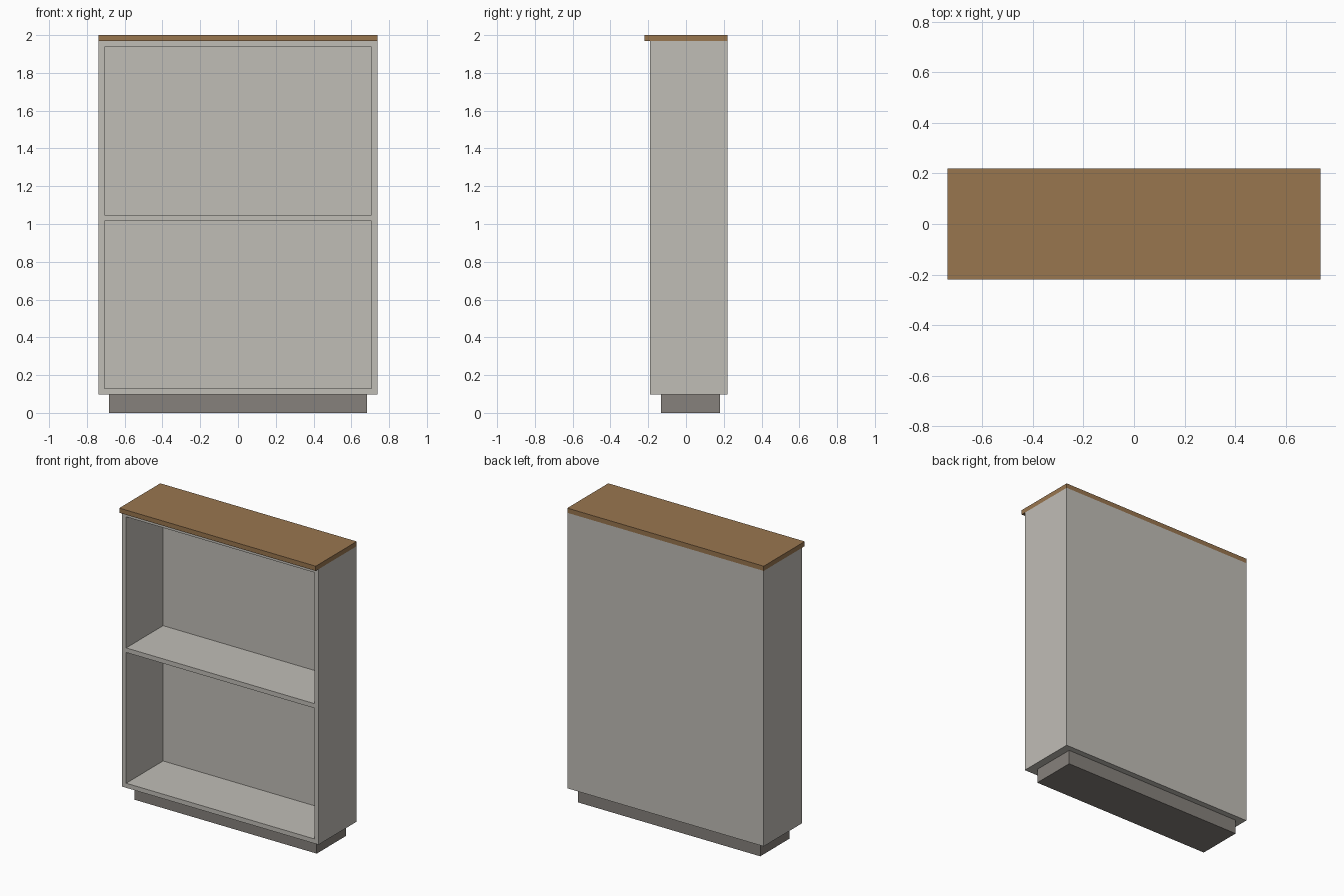
import bpy
import bmesh
from mathutils import Vector

cube = bpy.data.objects.get("Cube")
if cube:
    bpy.data.objects.remove(cube, do_unlink=True)


def make_material(name, colour):
    mat = bpy.data.materials.new(name)
    mat.use_nodes = True
    mat.diffuse_color = (*colour, 1)
    mat.node_tree.nodes["Principled BSDF"].inputs["Base Color"].default_value = (*colour, 1)
    return mat


def box(name, mat, x, y, z):
    """Box spanning the (low, high) pairs on each axis."""
    low, high = (Vector(p) for p in zip(x, y, z))
    bm = bmesh.new()
    bmesh.ops.create_cube(bm, size=1)
    bmesh.ops.scale(bm, vec=high - low, verts=bm.verts)
    bmesh.ops.translate(bm, vec=(low + high) / 2, verts=bm.verts)
    mesh = bpy.data.meshes.new(name)
    bm.to_mesh(mesh)
    bm.free()
    mesh.materials.append(mat)
    obj = bpy.data.objects.new(name, mesh)
    bpy.context.collection.objects.link(obj)
    return obj


wood = make_material("warm wood", (0.318, 0.18, 0.078))
grey = make_material("light warm grey", (0.53, 0.51, 0.47))
dark = make_material("dark warm grey", (0.24, 0.22, 0.2))

# Main dimensions
half_width, board = 0.738, 0.031
inner = half_width - board
front, back = -0.19, 0.22
base, carcass_top = 0.097, 1.968
back_panel_front = back - 0.014

# Worktop overhanging the front, and recessed plinth
box("worktop", wood, (-half_width, half_width), (-0.22, back), (carcass_top, 2))
box("plinth", dark, (-0.684, 0.684), (-0.132, 0.18), (0, base))

# Side panels
for side, s in (("left", 1), ("right", -1)):
    box(side + "_side_panel", grey, sorted((s * inner, s * half_width)),
        (front, back), (base, carcass_top))

# Horizontal boards between the sides
span = (-inner, inner)
box("bottom_panel", grey, span, (front, back), (base, base + board))
box("top_panel", grey, span, (front, back), (carcass_top - board, carcass_top))
box("middle_shelf", grey, span, (front, back_panel_front), (1.016, 1.016 + board))

# Thin back panel closing the frame
box("back_panel", grey, span, (back_panel_front, back),
    (base + board, carcass_top - board))
